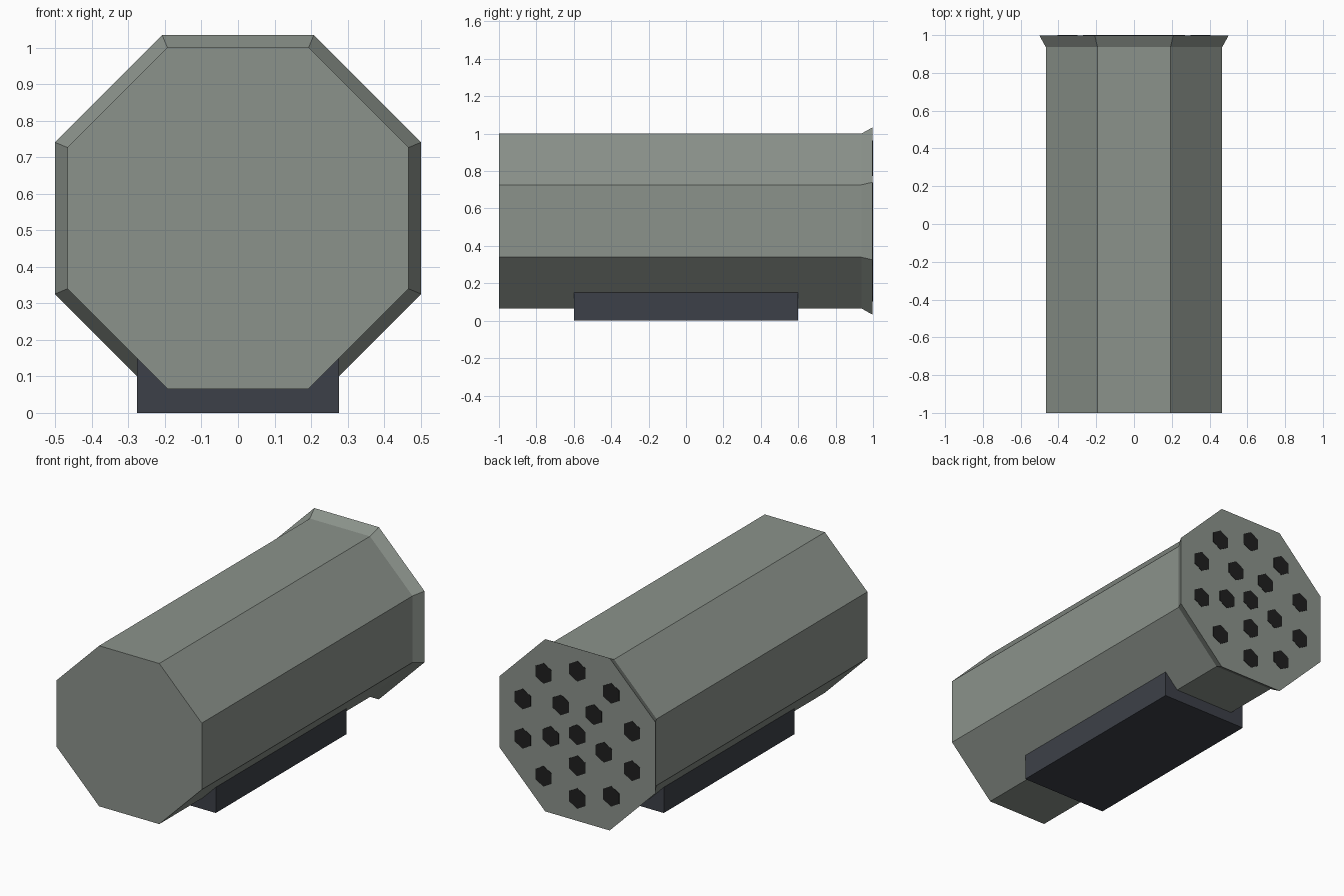
import bpy
import bmesh
from math import pi, sin, cos

if "Cube" in bpy.data.objects:
    bpy.data.objects.remove(bpy.data.objects["Cube"], do_unlink=True)

AXIS_Z = 0.533   # height of the pod's centre line
BACK_Y = 0.998   # plane of the rear face


def material(name, colour):
    mat = bpy.data.materials.new(name)
    mat.use_nodes = True
    mat.diffuse_color = (*colour, 1)
    mat.node_tree.nodes["Principled BSDF"].inputs["Base Color"].default_value = (*colour, 1)
    return mat


def loft(name, sides, start, sections, centre, mat):
    """Closed prism along y through (y, radius) sections, around centre (x, z)."""
    bm = bmesh.new()
    rings = []
    for y, radius in sections:
        angles = [start + 2 * pi * i / sides for i in range(sides)]
        rings.append([bm.verts.new((centre[0] + radius * cos(a), y,
                                    centre[1] + radius * sin(a))) for a in angles])
    for a, b in zip(rings, rings[1:]):
        for i in range(sides):
            j = (i + 1) % sides
            bm.faces.new((a[i], a[j], b[j], b[i]))
    bm.faces.new(rings[0])
    bm.faces.new(rings[-1])
    bmesh.ops.recalc_face_normals(bm, faces=bm.faces)
    mesh = bpy.data.meshes.new(name)
    bm.to_mesh(mesh)
    bm.free()
    mesh.materials.append(mat)
    obj = bpy.data.objects.new(name, mesh)
    bpy.context.collection.objects.link(obj)
    return obj


shell_grey = material("grey green", (0.26, 0.29, 0.26))
mount_grey = material("dark slate", (0.046, 0.051, 0.065))
hole_black = material("tube black", (0.014, 0.014, 0.014))

# Octagonal pod body with a flared rear rim
body_radius = 0.467 / cos(pi / 8)
rim_radius = 0.501 / cos(pi / 8)
loft("pod_body", 8, pi / 8,
     [(-1, body_radius), (0.937, body_radius), (BACK_Y, rim_radius)],
     (0, AXIS_Z), shell_grey)

# Tube openings: one in the centre, a ring of five and a ring of ten
for ring, (count, radius, start) in enumerate([(1, 0, 0), (5, 0.18, -pi / 2), (10, 0.37, pi / 2)]):
    for i in range(count):
        a = start + 2 * pi * i / count
        loft(f"tube_opening_{ring}_{i}", 6, pi / 2,
             [(BACK_Y - 0.002, 0.06), (BACK_Y + 0.002, 0.06)],
             (radius * cos(a), AXIS_Z + radius * sin(a)), hole_black)

# Mounting block under the pod
bpy.ops.mesh.primitive_cube_add(size=1, location=(0, 0, 0.075))
mount = bpy.context.object
mount.name = "mount_block"
mount.scale = (0.554, 1.2, 0.15)
bpy.ops.object.transform_apply(location=False, rotation=False, scale=True)
mount.data.materials.append(mount_grey)
